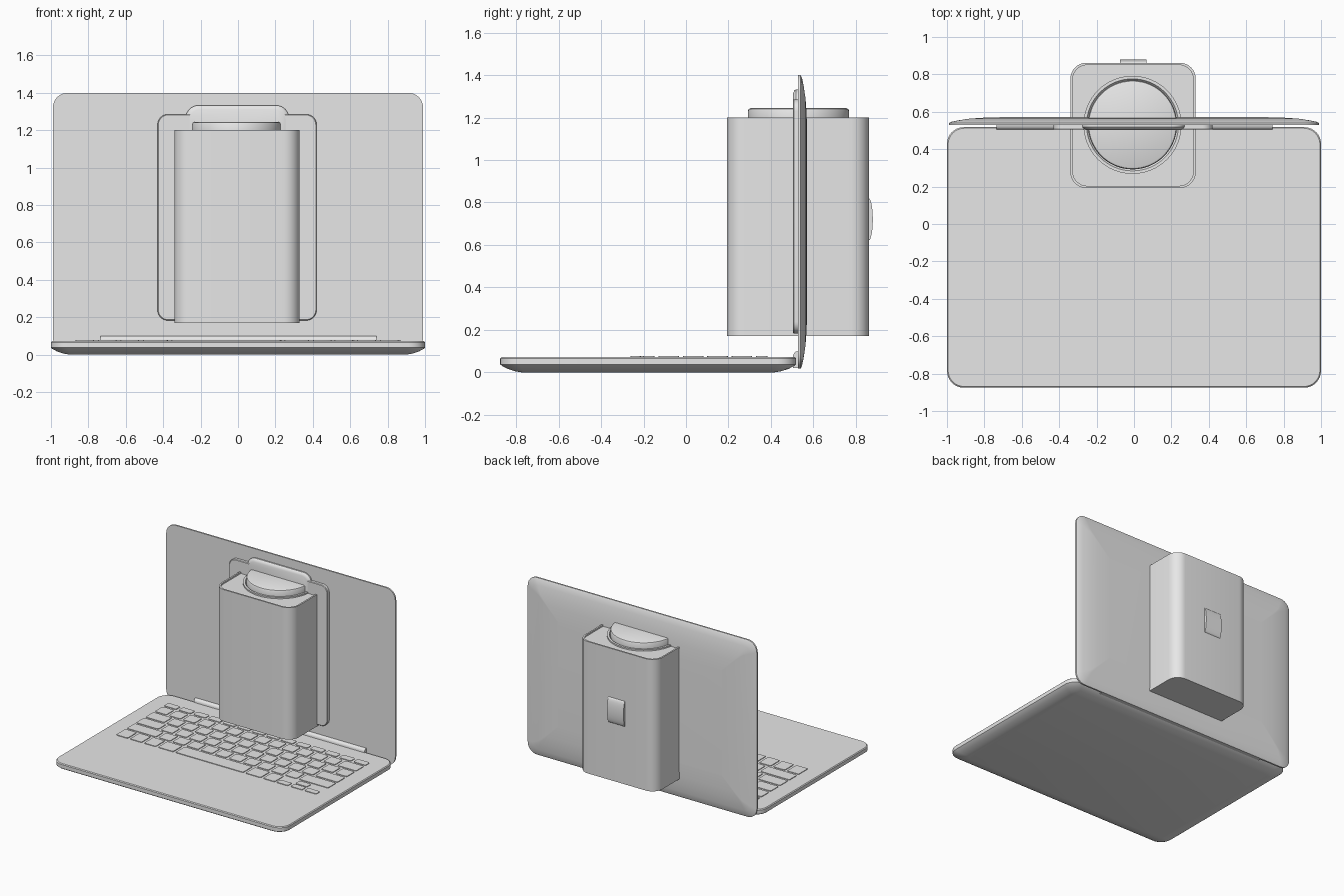
import bpy, bmesh, math

if "Cube" in bpy.data.objects:
    bpy.data.objects.remove(bpy.data.objects["Cube"])

GREY = bpy.data.materials.new("light_grey")
GREY.diffuse_color = (0.8, 0.8, 0.8, 1)
GREY.use_nodes = True
GREY.node_tree.nodes["Principled BSDF"].inputs["Base Color"].default_value = GREY.diffuse_color
CX = -0.005          # centre of the box and its fittings
SCREEN_Y = 0.528     # front face of the lid


def finish(name, bm, angle=35):
    bmesh.ops.recalc_face_normals(bm, faces=bm.faces)
    me = bpy.data.meshes.new(name)
    bm.to_mesh(me)
    bm.free()
    me.materials.append(GREY)
    ob = bpy.data.objects.new(name, me)
    bpy.context.collection.objects.link(ob)
    bpy.ops.object.select_all(action='DESELECT')
    ob.select_set(True)
    bpy.context.view_layer.objects.active = ob
    bpy.ops.object.shade_smooth_by_angle(angle=math.radians(angle))
    return ob


def rounded(x0, x1, v0, v1, r, n=8):
    """Outline of a rectangle with round corners."""
    pts = []
    for k, (cx, cv) in enumerate([(x1 - r, v1 - r), (x0 + r, v1 - r),
                                  (x0 + r, v0 + r), (x1 - r, v0 + r)]):
        for i in range(n + 1):
            a = math.pi / 2 * (k + i / n)
            pts.append((cx + r * math.cos(a), cv + r * math.sin(a)))
    return pts


def circle(cx, cv, r, n=64):
    return [(cx + r * math.cos(math.tau * i / n), cv + r * math.sin(math.tau * i / n))
            for i in range(n)]


def loft(bm, sections, axis='z'):
    """Bridge outlines placed along an axis, closing both ends."""
    rings = []
    for pts, h in sections:
        rings.append([bm.verts.new((u, v, h) if axis == 'z' else (u, h, v)) for u, v in pts])
    for a, b in zip(rings, rings[1:]):
        for i in range(len(a)):
            j = (i + 1) % len(a)
            bm.faces.new((a[i], a[j], b[j], b[i]))
    bm.faces.new(rings[0])
    bm.faces.new(rings[-1])


def slab(name, rect, r, steps, axis='z', angle=35):
    """Rounded slab; steps are (inset, height) pairs."""
    x0, x1, v0, v1 = rect
    bm = bmesh.new()
    loft(bm, [(rounded(x0 + d, x1 - d, v0 + d, v1 - d, max(r - d * 0.6, 0.004)), h)
              for d, h in steps], axis)
    return finish(name, bm, angle)


# Laptop base with a tapered underside
slab("laptop_base", (-1, 1, -0.875, 0.518), 0.09,
     [(0.10, 0.0), (0.07, 0.005), (0.035, 0.016), (0.01, 0.029), (0, 0.037),
      (0, 0.066), (0.006, 0.072)])

# Lid: flat in front, domed behind
slab("laptop_lid", (-0.99, 0.99, 0.017, 1.40), 0.08,
     [(0, SCREEN_Y), (0, 0.540), (0.012, 0.546), (0.05, 0.554), (0.11, 0.563),
      (0.18, 0.568), (0.28, 0.571)], 'y')

# Hinge bar with a rounded front
bm = bmesh.new()
prof = [(0.530, 0.02), (0.530, 0.10), (0.518, 0.098), (0.509, 0.091), (0.505, 0.08), (0.505, 0.02)]
ends = [[bm.verts.new((x, y, z)) for y, z in prof] for x in (-0.735, 0.74)]
for i in range(len(prof)):
    j = (i + 1) % len(prof)
    bm.faces.new((ends[0][i], ends[0][j], ends[1][j], ends[1][i]))
for e in ends:
    bm.faces.new(e)
finish("hinge_bar", bm)

# Keyboard: rows of key widths, in key units
rows = [(0.330, 0.385, [1.04] * 14),
        (0.215, 0.312, [1] * 13 + [1.5]),
        (0.100, 0.197, [1.5] + [1] * 13),
        (-0.015, 0.082, [1.75] + [1] * 11 + [1.75]),
        (-0.130, -0.033, [2.25] + [1] * 10 + [2.25]),
        (-0.262, -0.148, [1, 1, 1, 1.25, 5, 1.25, 1])]
bm = bmesh.new()
LEFT, RIGHT, GAP, TOP = -0.87, 0.87, 0.022, 0.077


def key(x0, x1, y0, y1):
    loft(bm, [(rounded(x0, x1, y0, y1, 0.01, 2), 0.070),
              (rounded(x0, x1, y0, y1, 0.01, 2), TOP)])


for y0, y1, widths in rows:
    end = RIGHT if y0 > -0.2 else 0.50
    unit = (end - LEFT + GAP) / sum(widths)
    x = LEFT
    for w in widths:
        key(x, x + w * unit - GAP, y0, y1)
        x += w * unit
# Arrow keys, half height
for i in range(3):
    x = 0.515 + i * 0.122
    key(x, x + 0.10, -0.262, -0.213)
key(0.637, 0.737, -0.202, -0.148)
finish("keyboard_keys", bm)

# Backing plate and its upper tab
slab("backing_plate", (-0.43, 0.42, 0.183, 1.285), 0.055,
     [(0.004, 0.504), (0, 0.508), (0, 0.530)], 'y')
slab("backing_tab", (-0.28, 0.273, 1.10, 1.333), 0.07,
     [(0.022, 0.503), (0.006, 0.510), (0, 0.518), (0, 0.530)], 'y')

# Upright box through the lid, with a shallow sunken top
slab("box_body", (-0.34, 0.33, 0.192, 0.862), 0.085,
     [(0, 0.17), (0, 1.20), (0.012, 1.20), (0.012, 1.188)])

# Round cap and its collar
bm = bmesh.new()
CY = 0.53
loft(bm, [(circle(CX - 0.003, CY, r), z) for r, z in
          [(0.262, 1.18), (0.262, 1.199), (0.246, 1.199), (0.238, 1.188),
           (0.238, 1.232), (0.234, 1.240), (0.226, 1.244)]])
finish("cap", bm, 30)

# Bulged latch on the back of the box
bm = bmesh.new()
N = 12
arc = [(0.86 + 0.02 * math.sin(math.pi * i / N), 0.72 - 0.1 * math.cos(math.pi * i / N))
       for i in range(N + 1)]
sides = [[bm.verts.new((CX + s * 0.071, y, z)) for y, z in arc] for s in (-1, 1)]
for i in range(N + 1):
    j = (i + 1) % (N + 1)
    bm.faces.new((sides[0][i], sides[0][j], sides[1][j], sides[1][i]))
for s in sides:
    bm.faces.new(s)
finish("back_latch", bm)
